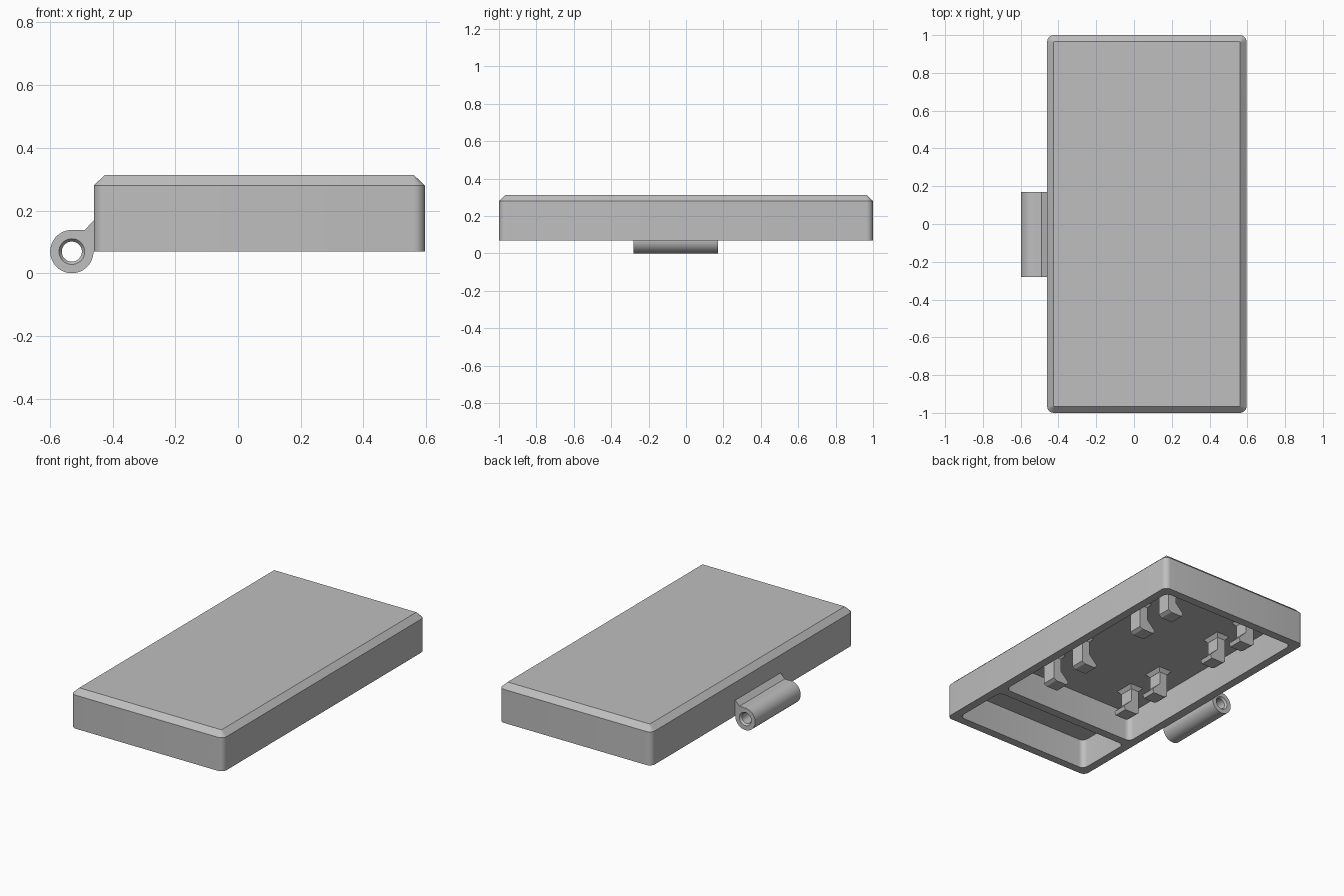
import bpy, bmesh, math
from mathutils import Vector

cube = bpy.data.objects.get("Cube")
if cube:
    bpy.data.objects.remove(cube, do_unlink=True)

grey = bpy.data.materials.new("plain_grey")
grey.use_nodes = True
GREY = (0.52, 0.52, 0.52, 1)
grey.diffuse_color = GREY
grey.node_tree.nodes["Principled BSDF"].inputs["Base Color"].default_value = GREY

# Main sizes
X0, X1, Y0, Y1 = -0.46, 0.596, -1.0, 1.0
BOTTOM, SHOULDER, TOP, CEILING = 0.07, 0.28, 0.313, 0.257
MID_X = (X0 + X1) / 2


def rounded(x0, x1, y0, y1, r, z, steps=6):
    """Ring of points round a rectangle with rounded corners."""
    ring = []
    corners = [(x1, y1, -1, -1), (x0, y1, 1, -1), (x0, y0, 1, 1), (x1, y0, -1, 1)]
    for k, (x, y, sx, sy) in enumerate(corners):
        for i in range(steps + 1):
            a = math.pi / 2 * (k + i / steps)
            ring.append(Vector((x + sx * r + r * math.cos(a),
                                y + sy * r + r * math.sin(a), z)))
    return ring


def loft(name, rings, caps=True, closed=False):
    """Skin a stack of rings; closed joins the last ring to the first."""
    bm = bmesh.new()
    loops = [[bm.verts.new(p) for p in ring] for ring in rings]
    pairs = list(zip(loops, loops[1:]))
    if closed:
        pairs.append((loops[-1], loops[0]))
    n = len(loops[0])
    for a, b in pairs:
        for i in range(n):
            j = (i + 1) % n
            bm.faces.new((a[i], a[j], b[j], b[i]))
    if caps:
        bm.faces.new(loops[0])
        bm.faces.new(loops[-1])
    bmesh.ops.recalc_face_normals(bm, faces=bm.faces)
    mesh = bpy.data.meshes.new(name)
    bm.to_mesh(mesh)
    bm.free()
    mesh.materials.append(grey)
    obj = bpy.data.objects.new(name, mesh)
    bpy.context.collection.objects.link(obj)
    return obj


def select(obj):
    bpy.ops.object.select_all(action="DESELECT")
    obj.select_set(True)
    bpy.context.view_layer.objects.active = obj


def smooth(obj):
    select(obj)
    bpy.ops.object.shade_smooth_by_angle(angle=math.radians(30))


def prism_y(name, profile, y0, y1):
    """Extrude an x-z profile along y."""
    return loft(name, [[Vector((x, y, z)) for x, z in profile] for y in (y0, y1)])


# Cover shell with a chamfered top
cover = loft("cover", [
    rounded(X0, X1, Y0, Y1, 0.036, BOTTOM),
    rounded(X0, X1, Y0, Y1, 0.036, SHOULDER),
    rounded(X0 + 0.035, X1 - 0.035, Y0 + 0.035, Y1 - 0.035, 0.002, TOP)])

# Two pockets hollowed from below, leaving a dividing wall
WALL = 0.053
for y0, y1 in ((Y0 + WALL, -0.58), (-0.525, Y1 - WALL)):
    cutter = loft("pocket_cutter", [
        rounded(X0 + WALL, X1 - WALL, y0, y1, 0.035, z) for z in (BOTTOM - 0.1, CEILING)])
    cutter.hide_render = True
    cut = cover.modifiers.new("pocket", "BOOLEAN")
    cut.operation = "DIFFERENCE"
    cut.solver = "EXACT"
    cut.object = cutter
    select(cover)
    bpy.ops.object.modifier_apply(modifier=cut.name)
    bpy.data.objects.remove(cutter, do_unlink=True)
smooth(cover)

# Snap clips hanging from the ceiling, hooks facing inward
clip_profile = [(0.325, CEILING + 0.01), (0.325, 0.09), (0.305, 0.078), (0.225, 0.078),
                (0.215, 0.1), (0.27, 0.155), (0.27, CEILING + 0.01)]
for side, label in ((1, "left"), (-1, "right")):
    for n, y in enumerate((-0.31, -0.05, 0.48, 0.74)):
        profile = [(MID_X + side * x, z) for x, z in clip_profile]
        prism_y(f"{label}_clip_{n + 1}", profile, y - 0.045, y + 0.045)
        # Flared foot of the clip
        cx = MID_X + side * 0.2975
        loft(f"{label}_clip_foot_{n + 1}", [
            [Vector((cx + sx * (0.028 + f), y + sy * (0.045 + f), z))
             for sx, sy in ((-1, -1), (1, -1), (1, 1), (-1, 1))]
            for f, z in ((0, CEILING - 0.022), (0.022, CEILING + 0.005))])

# Hinge barrel: a tube with countersunk ends
HX, HZ, R = -0.53, 0.069, 0.069
HY0, HY1 = -0.28, 0.17
tube = [(R, HY0), (R, HY1), (0.041, HY1), (0.032, HY1 - 0.012),
        (0.032, HY0 + 0.012), (0.041, HY0)]
SIDES = 48
barrel = loft("hinge_barrel", [
    [Vector((HX + r * math.cos(a), y, HZ + r * math.sin(a)))
     for a in (math.tau * i / SIDES for i in range(SIDES))]
    for r, y in tube], caps=False, closed=True)
smooth(barrel)

# Web joining the barrel to the cover
prism_y("hinge_web", [(HX, HZ + R), (-0.489, HZ + R), (X0, 0.168), (X0 + 0.01, 0.168),
                      (X0 + 0.01, BOTTOM), (-0.475, BOTTOM), (-0.49, 0.105)],
        HY0 + 0.0005, HY1 - 0.0005)
